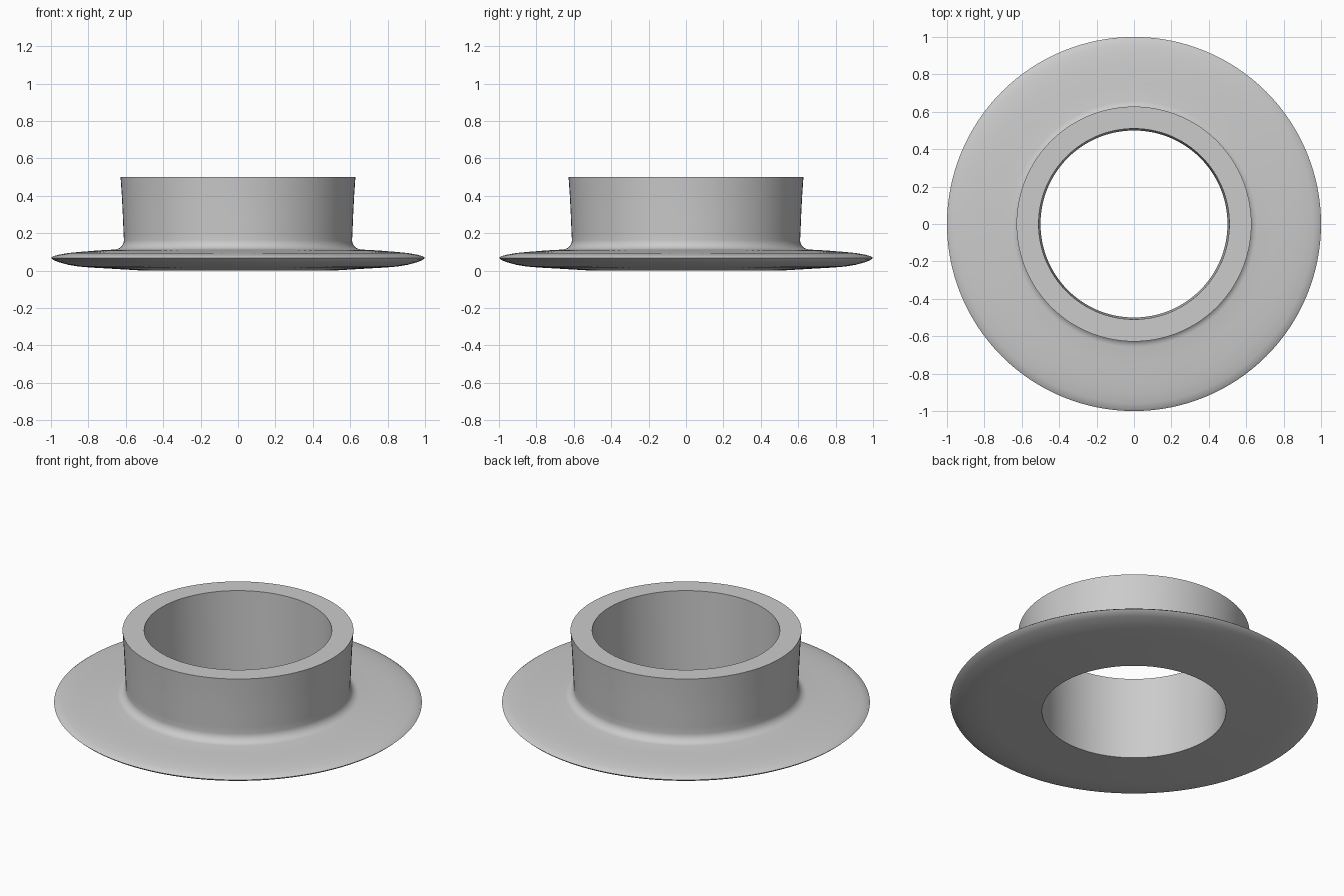
import bpy
import bmesh
import math

cube = bpy.data.objects.get("Cube")
if cube:
    bpy.data.objects.remove(cube, do_unlink=True)

SEGMENTS = 128

# Plain grey material
grey = bpy.data.materials.new("light grey")
grey.use_nodes = True
colour = (0.6, 0.6, 0.6, 1)
grey.diffuse_color = colour
grey.node_tree.nodes["Principled BSDF"].inputs["Base Color"].default_value = colour

# Half section (radius, height): collar, fillet, thin flange, underside
section = [(0.51, 0.5), (0.628, 0.5), (0.621, 0.4), (0.616, 0.3), (0.612, 0.2)]
for step in range(7):
    a = math.radians(180 + 87 * step / 6)
    section.append((0.66 + 0.05 * math.cos(a), 0.163 + 0.05 * math.sin(a)))
section += [(0.75, 0.108), (0.85, 0.1), (0.91, 0.094), (0.96, 0.085),
            (0.988, 0.077), (1.0, 0.068), (0.988, 0.057), (0.96, 0.046),
            (0.91, 0.032), (0.85, 0.022), (0.79, 0.017), (0.5, 0.0)]

# Revolve the closed section about z
bm = bmesh.new()
verts = [bm.verts.new((r, 0, z)) for r, z in section]
edges = [bm.edges.new((v, verts[i - 1])) for i, v in enumerate(verts)]
bmesh.ops.spin(bm, geom=verts + edges, cent=(0, 0, 0), axis=(0, 0, 1),
               angle=math.tau, steps=SEGMENTS)
bmesh.ops.remove_doubles(bm, verts=bm.verts, dist=0.0001)
bmesh.ops.recalc_face_normals(bm, faces=bm.faces)

mesh = bpy.data.meshes.new("flanged_collar")
bm.to_mesh(mesh)
bm.free()
mesh.materials.append(grey)
collar = bpy.data.objects.new("flanged_collar", mesh)
bpy.context.collection.objects.link(collar)

# Smooth curves, crisp rims
bpy.ops.object.select_all(action="DESELECT")
collar.select_set(True)
bpy.context.view_layer.objects.active = collar
bpy.ops.object.shade_smooth_by_angle(angle=math.radians(40))
